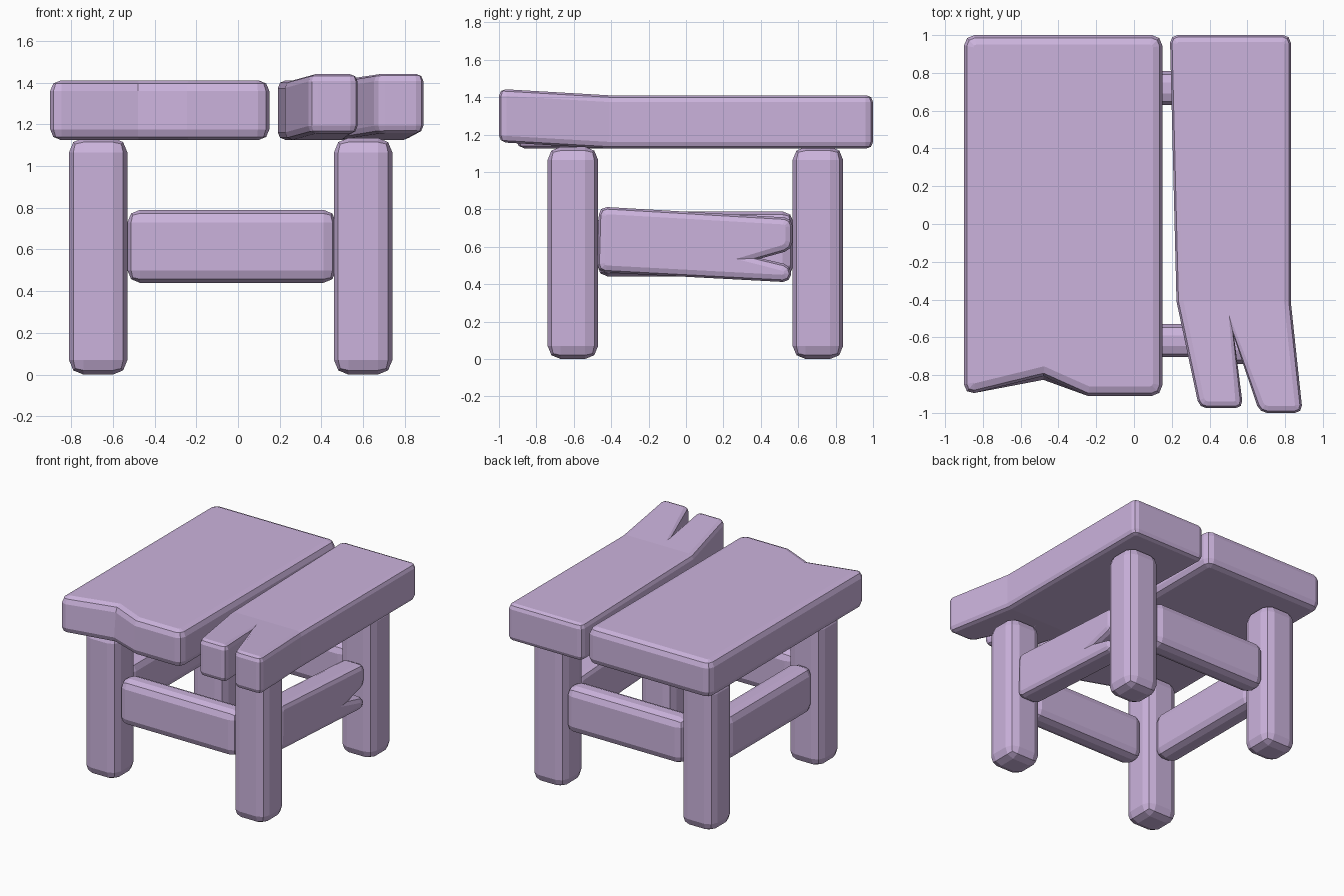
import bpy, bmesh, math
from mathutils import Vector

if "Cube" in bpy.data.objects:
    bpy.data.objects.remove(bpy.data.objects["Cube"])

mat = bpy.data.materials.new("lavender_wood")
mat.diffuse_color = (0.60, 0.45, 0.72, 1)
mat.use_nodes = True
mat.node_tree.nodes["Principled BSDF"].inputs["Base Color"].default_value = mat.diffuse_color


def finish(name, bm):
    bmesh.ops.recalc_face_normals(bm, faces=bm.faces)
    me = bpy.data.meshes.new(name)
    bm.to_mesh(me)
    bm.free()
    me.materials.append(mat)
    ob = bpy.data.objects.new(name, me)
    bpy.context.collection.objects.link(ob)
    return ob


def block(name, lo, hi, w):
    """Box between two corners with chunky two-segment bevels."""
    bm = bmesh.new()
    bmesh.ops.create_cube(bm, size=1)
    lo, hi = Vector(lo), Vector(hi)
    for v in bm.verts:
        v.co = (lo + hi) / 2 + v.co * (hi - lo)
    bmesh.ops.bevel(bm, geom=bm.edges[:], offset=w, segments=2, profile=0.5, affect='EDGES')
    return finish(name, bm)


def round_corners(pts, r):
    """Replace sharp convex corners of a counter-clockwise outline by three points."""
    out = []
    for i, p in enumerate(pts):
        a = (pts[i - 1] - p).normalized()
        b = (pts[(i + 1) % len(pts)] - p).normalized()
        turn = math.atan2((-a).cross(b), (-a).dot(b))
        if turn > math.radians(40):
            A, B = p + a * r, p + b * r
            out += [A, p * 0.414 + (A + B) * 0.293, B]
        else:
            out.append(p)
    return out


def inset(pts, w, limit=3.5):
    """Move an outline inward, limiting the miter at the bottom of a split."""
    out = []
    for i, p in enumerate(pts):
        d1 = (p - pts[i - 1]).normalized()
        d2 = (pts[(i + 1) % len(pts)] - p).normalized()
        n1, n2 = Vector((-d1.y, d1.x)), Vector((-d2.y, d2.x))
        m = (n1 + n2).normalized()
        out.append(p + m * w * min(limit, 1 / max(m.dot(n1), 0.01)))
    return out


def slab(outline, t0, t1, w):
    """Extruded outline with rounded rims, as a bmesh."""
    bm = bmesh.new()
    pts = round_corners([Vector(p) for p in outline], w * 1.1)
    s = 0.293 * w
    rings = []
    for t, d in ((t0, w), (t0 + s, s), (t0 + w, 0), (t1 - w, 0), (t1 - s, s), (t1, w)):
        rings.append([bm.verts.new((q.x, q.y, t)) for q in inset(pts, d)])
    n = len(pts)
    for r0, r1 in zip(rings, rings[1:]):
        for i in range(n):
            j = (i + 1) % n
            bm.faces.new((r0[i], r0[j], r1[j], r1[i]))
    bm.faces.new(rings[0][::-1])
    bm.faces.new(rings[-1])
    return bm


# legs
for side, x in (("left", -0.67), ("right", 0.60)):
    for end, y in (("front", -0.605), ("back", 0.705)):
        block(f"{end}_{side}_leg", (x - 0.14, y - 0.135, 0), (x + 0.14, y + 0.135, 1.135), 0.07)

# intact rails
block("front_rail", (-0.53, -0.705, 0.44), (0.47, -0.53, 0.79), 0.06)
block("back_rail", (-0.53, 0.63, 0.44), (0.47, 0.81, 0.79), 0.06)
block("left_rail", (-0.76, -0.475, 0.44), (-0.58, 0.575, 0.79), 0.06)

# split, sagging right rail: outline in (y, z), thickness along x
bm = slab([(-0.475, 0.465), (0.56, 0.41), (0.565, 0.50), (0.40, 0.538), (0.57, 0.585),
           (0.57, 0.755), (-0.465, 0.815)], 0.51, 0.69, 0.038)
for v in bm.verts:
    v.co = (v.co.z, v.co.x, v.co.y)
finish("right_rail", bm)

# wide seat board with a chipped front edge
bm = slab([(-0.90, -0.905), (-0.48, -0.825), (-0.245, -0.91), (0.15, -0.91),
           (0.15, 1.0), (-0.90, 1.0)], 1.125, 1.41, 0.05)
for v in bm.verts:
    if abs(v.co.x + 0.48) < 0.06 and v.co.y < -0.7 and v.co.z > 1.27:
        v.co.y += 0.02
finish("wide_seat_board", bm)

# narrow seat board, split into two lifted prongs at the front
bm = slab([(0.19, 1.0), (0.225, -0.41), (0.345, -0.975), (0.578, -0.975), (0.53, -0.60),
           (0.665, -1.0), (0.893, -1.0), (0.83, -0.41), (0.83, 1.0)], 1.125, 1.41, 0.036)
bmesh.ops.bisect_plane(bm, geom=bm.verts[:] + bm.edges[:] + bm.faces[:], dist=0.0005,
                       plane_co=(0, -0.41, 0), plane_no=(0, 1, 0))
for v in bm.verts:
    v.co.z += 0.058 * max(0, -0.41 - v.co.y)
finish("split_seat_board", bm)
